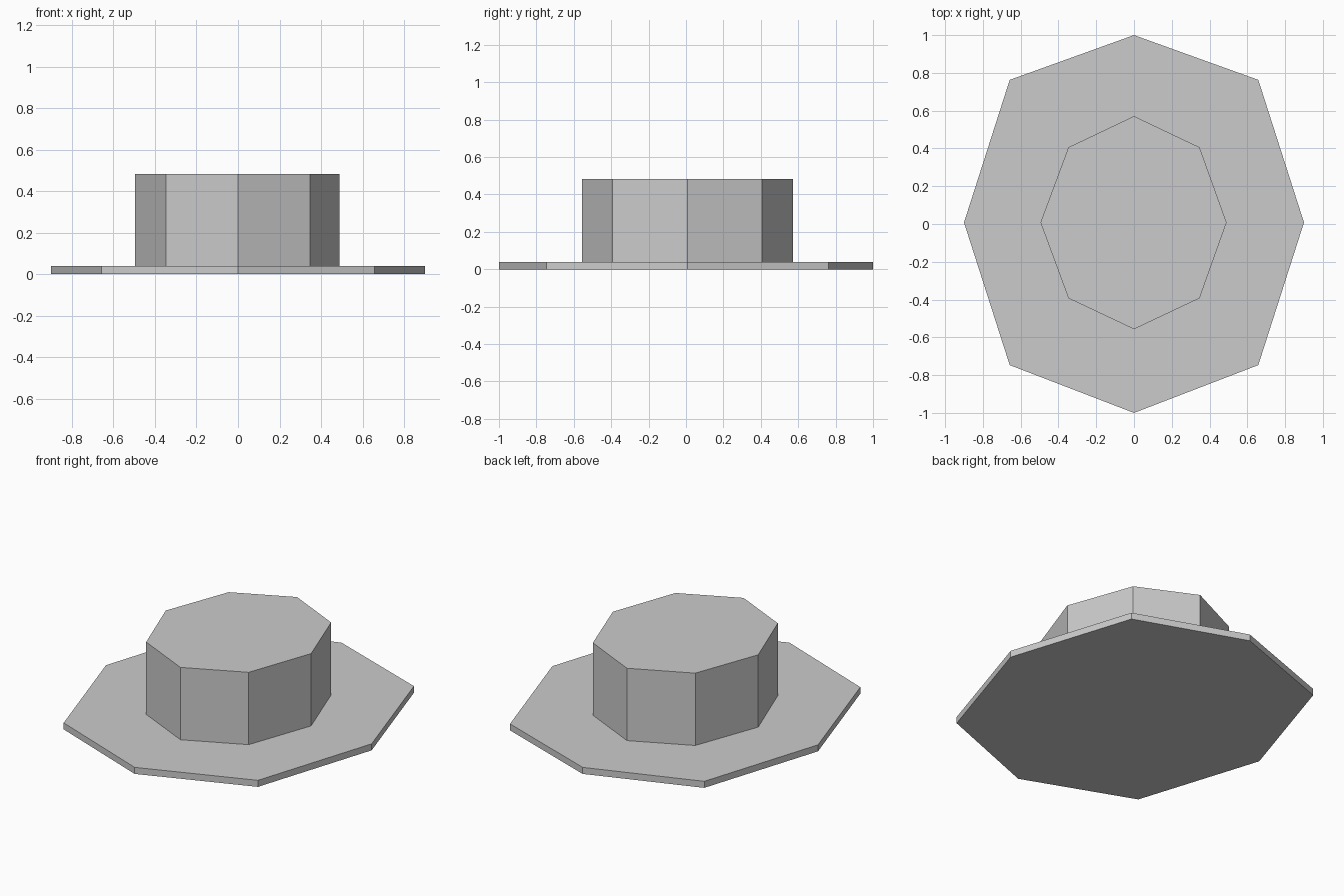
import bpy, bmesh

if "Cube" in bpy.data.objects:
    bpy.data.objects.remove(bpy.data.objects["Cube"])

# One flat colour for the whole hat
grey = bpy.data.materials.new("light_grey")
grey.diffuse_color = (0.6, 0.6, 0.6, 1)
grey.use_nodes = True
grey.node_tree.nodes["Principled BSDF"].inputs["Base Color"].default_value = grey.diffuse_color


def octagon(rx_left, rx_right, diag_x, y_front, y_back, diag_front, diag_back, mid):
    """Stretched eight-sided outline, counter-clockwise from the right corner."""
    return [(rx_right, mid), (diag_x, diag_back), (0, y_back), (-diag_x, diag_back),
            (-rx_left, mid), (-diag_x, diag_front), (0, y_front), (diag_x, diag_front)]


def prism(name, outline, z0, z1):
    """Extrude an outline between two heights, with flat caps and sides."""
    bm = bmesh.new()
    base = bm.faces.new([bm.verts.new((x, y, z0)) for x, y in outline])
    ext = bmesh.ops.extrude_face_region(bm, geom=[base], use_keep_orig=True)
    top = [v for v in ext["geom"] if isinstance(v, bmesh.types.BMVert)]
    bmesh.ops.translate(bm, verts=top, vec=(0, 0, z1 - z0))
    bmesh.ops.recalc_face_normals(bm, faces=bm.faces[:])
    mesh = bpy.data.meshes.new(name)
    bm.to_mesh(mesh)
    bm.free()
    mesh.materials.append(grey)
    obj = bpy.data.objects.new(name, mesh)
    bpy.context.collection.objects.link(obj)
    return obj


# Thin wide brim, and the tall crown standing on it
prism("brim", octagon(0.9, 0.9, 0.658, -1.0, 1.0, -0.747, 0.763, 0.008), 0, 0.04)
prism("crown", octagon(0.495, 0.49, 0.347, -0.557, 0.571, -0.393, 0.406, 0.008), 0.04, 0.483)
